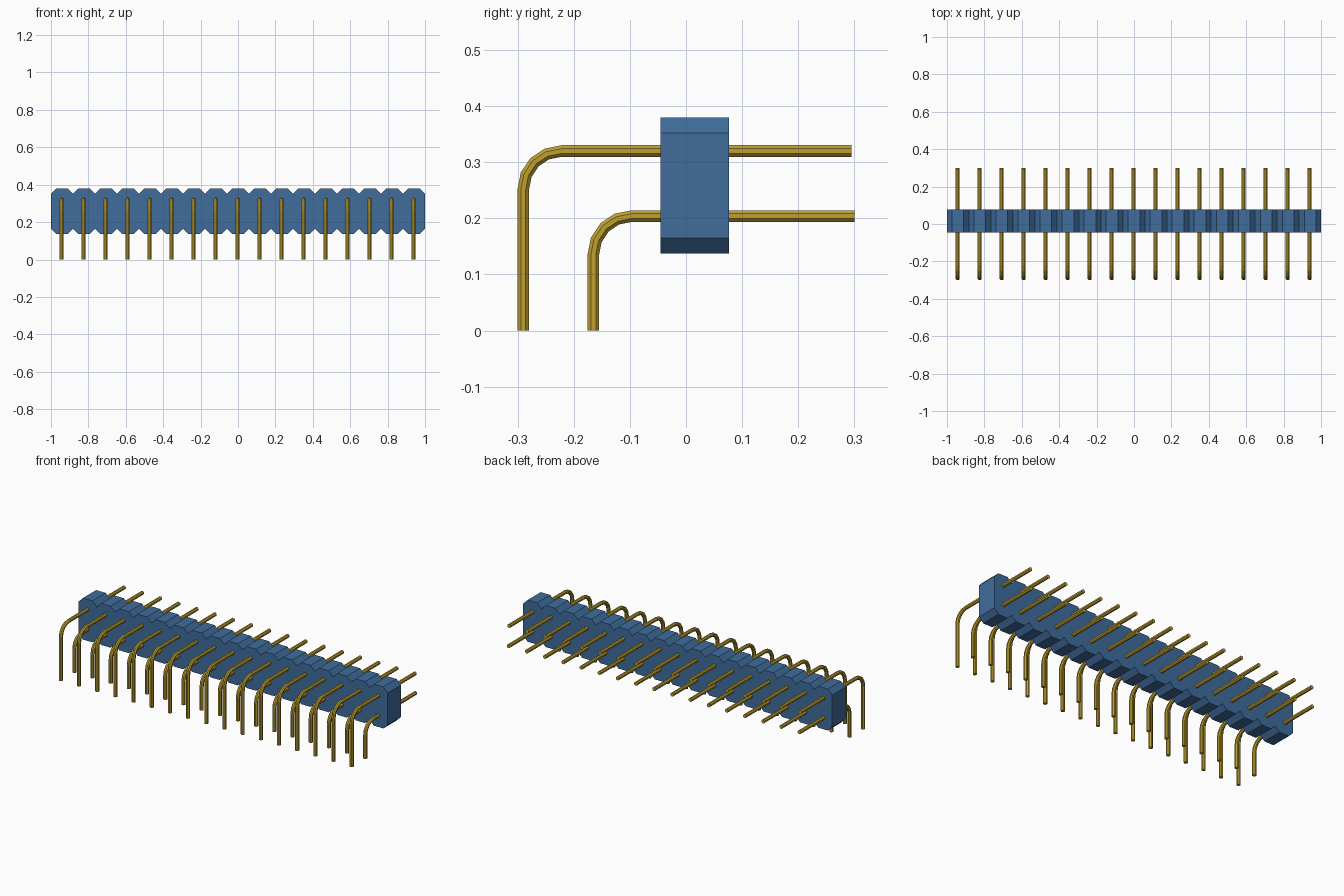
import bpy, bmesh
from math import sin, cos, pi
from mathutils import Vector

cube = bpy.data.objects.get("Cube")
if cube:
    bpy.data.objects.remove(cube, do_unlink=True)

COUNT = 17
PITCH = 2 / COUNT


def material(name, color):
    mat = bpy.data.materials.new(name)
    mat.use_nodes = True
    mat.diffuse_color = color
    mat.node_tree.nodes["Principled BSDF"].inputs["Base Color"].default_value = color
    return mat


def add_object(name, bm, mat):
    bmesh.ops.recalc_face_normals(bm, faces=bm.faces)
    mesh = bpy.data.meshes.new(name)
    bm.to_mesh(mesh)
    bm.free()
    mesh.materials.append(mat)
    obj = bpy.data.objects.new(name, mesh)
    bpy.context.collection.objects.link(obj)
    return obj


blue = material("blue plastic", (0.05, 0.15, 0.33, 1))
gold = material("gold metal", (0.52, 0.35, 0.03, 1))

# Housing: one octagonal cell outline repeated, then extruded front to back
FRONT, BACK = -0.045, 0.077
BOTTOM, TOP, CHAMFER = 0.137, 0.38, 0.028
top_line = [(-1, TOP - CHAMFER)]
for i in range(COUNT):
    left = -1 + i * PITCH
    right = left + PITCH
    top_line += [(left + CHAMFER, TOP), (right - CHAMFER, TOP), (right, TOP - CHAMFER)]
bottom_line = [(x, BOTTOM + TOP - z) for x, z in reversed(top_line)]
bm = bmesh.new()
face = bm.faces.new([bm.verts.new((x, FRONT, z)) for x, z in top_line + bottom_line])
extruded = bmesh.ops.extrude_face_region(bm, geom=[face], use_keep_orig=True)
moved = [g for g in extruded["geom"] if isinstance(g, bmesh.types.BMVert)]
bmesh.ops.translate(bm, verts=moved, vec=(0, BACK - FRONT, 0))
add_object("housing", bm, blue)


# Pins: an eight-sided rod swept along a right-angle path, repeated in a row
def pin_row(name, leg_y, rod_z, tip_y, radius=0.0112, bend=0.068, steps=4, sides=8):
    path = [(leg_y, 0, 0)]
    for i in range(steps + 1):
        a = pi / 2 * i / steps
        path.append((leg_y + bend * (1 - cos(a)), rod_z - bend * (1 - sin(a)), a))
    path.append((tip_y, rod_z, pi / 2))
    bm = bmesh.new()
    rings = []
    for y, z, a in path:
        normal = Vector((0, -cos(a), sin(a)))
        ring = []
        for k in range(sides):
            t = 2 * pi * (k + 0.5) / sides
            offset = Vector((cos(t), 0, 0)) + normal * sin(t)
            ring.append(bm.verts.new(Vector((0, y, z)) + offset * radius))
        rings.append(ring)
    for r, s in zip(rings, rings[1:]):
        for k in range(sides):
            n = (k + 1) % sides
            bm.faces.new((r[k], r[n], s[n], s[k]))
    bm.faces.new(rings[0])
    bm.faces.new(rings[-1])
    obj = add_object(name, bm, gold)
    obj.location.x = -1 + PITCH / 2 - 0.002
    array = obj.modifiers.new("row", "ARRAY")
    array.count = COUNT
    array.use_relative_offset = False
    array.use_constant_offset = True
    array.constant_offset_displace = (PITCH, 0, 0)


pin_row("upper_pins", leg_y=-0.29, rod_z=0.32, tip_y=0.295)
pin_row("lower_pins", leg_y=-0.165, rod_z=0.204, tip_y=0.3)
